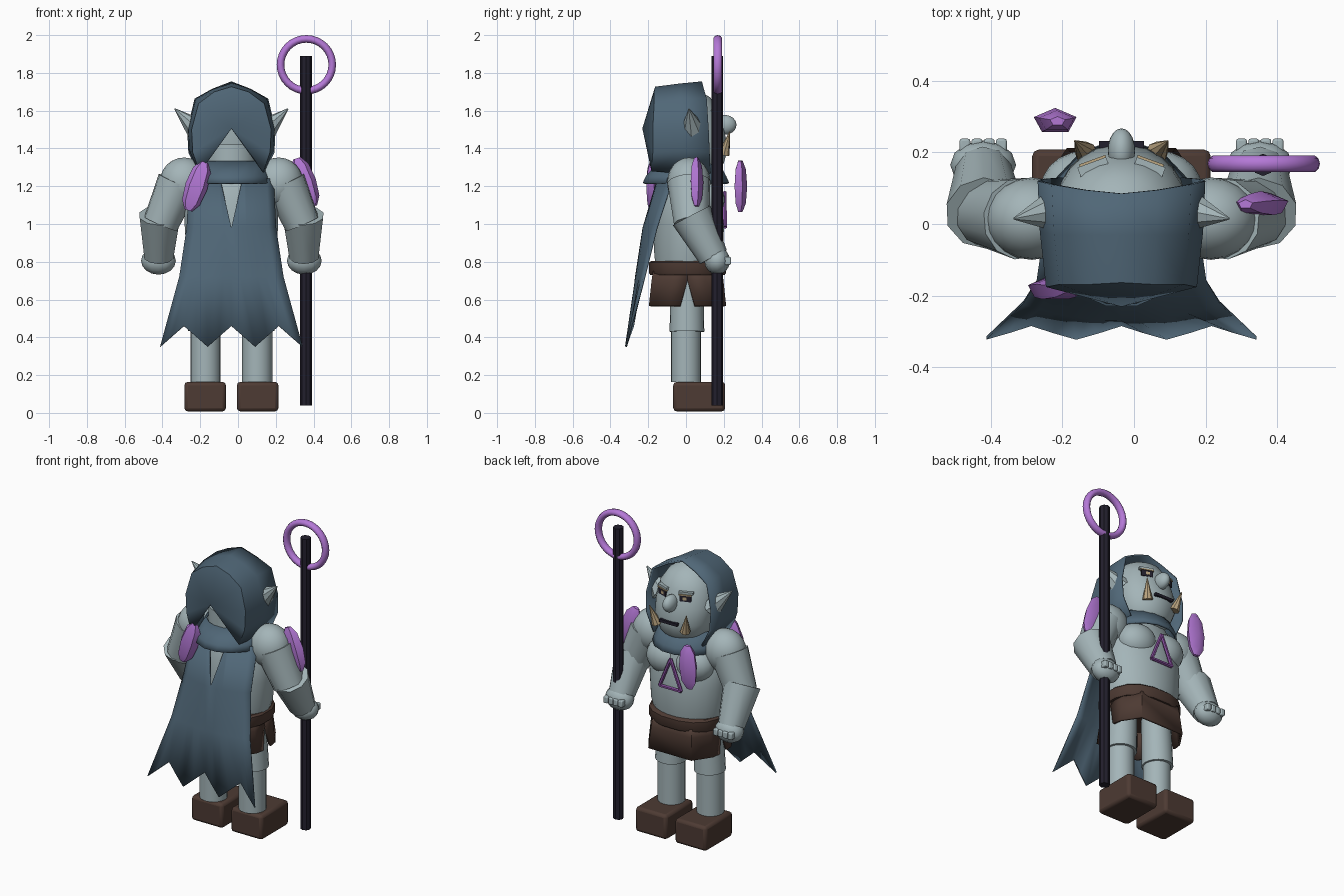
import bpy, bmesh, math
from mathutils import Vector, Matrix

if "Cube" in bpy.data.objects:
    bpy.data.objects.remove(bpy.data.objects["Cube"])

C = -0.035  # body centre line


def mat(name, r, g, b):
    m = bpy.data.materials.new(name)
    m.diffuse_color = (r, g, b, 1)
    m.use_nodes = True
    m.node_tree.nodes["Principled BSDF"].inputs["Base Color"].default_value = m.diffuse_color
    return m


SKIN = mat("grey_skin", .37, .46, .48)
CLOTH = mat("slate_cloth", .08, .135, .185)
LEATHER = mat("brown_leather", .075, .043, .033)
CRYSTAL = mat("purple_crystal", .46, .19, .68)
RUNE = mat("dark_purple", .25, .08, .35)
DARK = mat("near_black", .016, .014, .026)
TAN = mat("tan_horn", .5, .38, .22)


def finish(name, bm, m, angle=40, solid=0, bevel=0):
    bmesh.ops.recalc_face_normals(bm, faces=bm.faces)
    me = bpy.data.meshes.new(name)
    bm.to_mesh(me)
    bm.free()
    ob = bpy.data.objects.new(name, me)
    bpy.context.collection.objects.link(ob)
    me.materials.append(m)
    if bevel:
        mod = ob.modifiers.new("bevel", 'BEVEL')
        mod.width, mod.segments = bevel, 2
    if solid:
        mod = ob.modifiers.new("solid", 'SOLIDIFY')
        mod.thickness, mod.offset = solid, 0
    if angle:
        bpy.ops.object.select_all(action='DESELECT')
        ob.select_set(True)
        bpy.context.view_layer.objects.active = ob
        bpy.ops.object.shade_smooth_by_angle(angle=math.radians(angle))
    return ob


def box(name, c, size, m, bevel=0, rot=None):
    bm = bmesh.new()
    M = Matrix.Translation(c) @ (rot or Matrix()) @ Matrix.Diagonal((*size, 1))
    bmesh.ops.create_cube(bm, size=1, matrix=M)
    return finish(name, bm, m, 40 if bevel else 0, bevel=bevel)


def ball(name, c, r, m, u=20, v=12):
    bm = bmesh.new()
    M = Matrix.Translation(c) @ Matrix.Diagonal((*r, 1))
    bmesh.ops.create_uvsphere(bm, u_segments=u, v_segments=v, radius=1, matrix=M)
    return finish(name, bm, m)


def rod(name, a, b, r1, r2, m, n=16, angle=40):
    a, b = Vector(a), Vector(b)
    bm = bmesh.new()
    M = Matrix.Translation((a + b) / 2) @ (b - a).to_track_quat('Z', 'Y').to_matrix().to_4x4()
    bmesh.ops.create_cone(bm, cap_ends=True, segments=n, radius1=r1, radius2=r2,
                          depth=(b - a).length, matrix=M)
    return finish(name, bm, m, angle)


def skin_rows(bm, rows, closed):
    rows = [[bm.verts.new(p) for p in r] for r in rows]
    n = len(rows[0])
    for a, b in zip(rows, rows[1:]):
        for i in range(n if closed else n - 1):
            j = (i + 1) % n
            bm.faces.new((a[i], a[j], b[j], b[i]))
    return rows


def loft(name, rings, m, n=24, cap=True, solid=0, angle=40, power=1.0, M=Matrix(), phase=.5):
    """Rings are (z, centre y, radius x, radius y); power < 1 squares them off."""
    def sq(v):
        return math.copysign(abs(v) ** power, v)
    bm = bmesh.new()
    rows = [[M @ Vector((rx * sq(math.cos(t)), cy + ry * sq(math.sin(t)), z))
             for t in (2 * math.pi * (i + phase) / n for i in range(n))]
            for z, cy, rx, ry in rings]
    rows = skin_rows(bm, rows, True)
    if cap:
        bm.faces.new(rows[0])
        bm.faces.new(rows[-1])
    return finish(name, bm, m, angle, solid)


MID = Matrix.Translation((C, 0, 0))

# Torso, neck and head
loft("torso", [(.74, .01, .21, .17), (.85, .015, .24, .185), (1, .015, .25, .187),
               (1.13, .01, .25, .175), (1.24, .01, .2, .14), (1.34, .02, .12, .1)], SKIN, M=MID)
rod("neck", (C, .0, 1.2), (C, .0, 1.42), .14, .14, SKIN, 20)
loft("head", [(1.26, .05, .1, .1), (1.32, .055, .15, .145), (1.4, .06, .18, .165),
              (1.5, .045, .185, .157), (1.6, .03, .165, .145), (1.67, .02, .12, .11),
              (1.715, .01, .04, .04)], SKIN, M=MID, angle=60)
ball("nose", (C, .205, 1.525), (.038, .062, .052), SKIN)
box("mouth", (C, .222, 1.41), (.125, .02, .018), DARK)

# Chest rune: three thin bars
pts = [(C, .205, 1.17), (C - .075, .207, .985), (C + .075, .207, .985)]
for i in range(3):
    rod("chest_rune_bar", pts[i], pts[(i + 1) % 3], .011, .011, RUNE, 6)

# Belt and split skirt
loft("belt", [(.73, .008, .23, .2), (.74, .008, .236, .207), (.795, .008, .236, .207),
              (.805, .008, .225, .195)], LEATHER, n=16, power=.85, M=MID)
for s, name in ((1, "skirt_front"), (-1, "skirt_back")):
    def panel(z, inner, k):
        half = [(.207 * k, inner), (.2 * k, .09), (.135 * k, .18 * k)]
        line = half + [(-x, y) for x, y in reversed(half)]
        return [(C + x, .008 + s * y, z) for x, y in line]
    bm = bmesh.new()
    skin_rows(bm, [panel(.75, 0, .98), panel(.7, 0, 1.02), panel(.565, .038, 1.1)], False)
    finish(name, bm, LEATHER, 30, solid=.015)

# Parts mirrored on both sides
for s, side in ((-1, "left"), (1, "right")):
    def P(x, y, z):
        return (C + s * x, y, z)
    ball(side + "_pectoral", P(.1, .1, 1.13), (.125, .105, .11), SKIN)
    # Leg and boot
    rod(side + "_shin", P(.137, 0, .163), P(.137, 0, .44), .08, .08, SKIN, 20)
    rod(side + "_thigh", P(.137, .005, .43), P(.125, .005, .76), .092, .085, SKIN, 20)
    box(side + "_boot", P(.139, .07, .086), (.22, .275, .156), LEATHER, .018)
    # Arm
    ball(side + "_shoulder", P(.25, .015, 1.22), (.13, .115, .132), SKIN)
    rod(side + "_upper_arm", P(.28, .015, 1.22), P(.375, .03, 1.0), .115, .095, SKIN, 12)
    rod(side + "_forearm", P(.38, .03, 1.045), P(.385, .145, .825), .112, .08, SKIN, 10)
    ball(side + "_fist", P(.386, .165, .805), (.092, .068, .073), SKIN, 12, 8)
    for k in range(4):
        box(side + "_knuckle", P(.335 + .034 * k, .218, .805), (.03, .04, .042), SKIN, .006)
    # Ear
    rod(side + "_ear", P(.17, .04, 1.49), P(.3, .015, 1.61), .07, .003, SKIN, 8)
    # Eye, eyelid and tusk
    turn = Matrix.Rotation(-s * .35, 4, 'Z')
    box(side + "_eye_socket", P(.078, .165, 1.563), (.068, .02, .038), DARK, rot=turn)
    box(side + "_eye", P(.076, .173, 1.563), (.024, .012, .018), TAN, rot=turn)
    box(side + "_eye_rim", P(.078, .168, 1.586), (.078, .024, .007), TAN, rot=turn)
    box(side + "_eyelid", P(.078, .158, 1.596), (.085, .03, .014), SKIN, rot=turn)
    rod(side + "_tusk", P(.1, .2, 1.37), P(.13, .232, 1.49), .031, .002, TAN, 8, 30)

# Hood: arched sections from the face rim back, closed by a fan above the nape
def arch(half):
    return [(C - x, y, z) for x, y, z in half] + [(C + x, y, z) for x, y, z in half[-2::-1]]


bm = bmesh.new()
rows = skin_rows(bm, [
    arch([(.17, .13, 1.27), (.222, .125, 1.38), (.228, .12, 1.5), (.19, .11, 1.66), (.1, .095, 1.71), (0, .085, 1.749)]),
    arch([(.17, -.02, 1.27), (.216, -.02, 1.39), (.222, -.02, 1.5), (.183, -.03, 1.66), (.095, -.03, 1.708), (0, -.03, 1.738)]),
    arch([(.165, -.18, 1.28), (.2, -.172, 1.38), (.206, -.172, 1.5), (.17, -.165, 1.635), (.09, -.165, 1.695), (0, -.16, 1.722)])], False)
nape = bm.verts.new((C, -.225, 1.505))
last = rows[-1]
for a, b in zip(last, last[1:]):
    bm.faces.new((a, b, nape))
finish("hood", bm, CLOTH, 45, solid=.012)

# Collar
loft("collar", [(1.215, 0, .212, .228), (1.25, 0, .205, .212), (1.33, .015, .165, .155)],
     CLOTH, n=16, cap=False, solid=.012, M=MID)

# Cape with a jagged hem and a slit below the collar
bm = bmesh.new()
N = 12
rows = []
levels = [(1.24, .222, -.15, .08), (.98, .235, -.225, .07), (.72, .275, -.265, .045), (.405, .377, -.3, .0)]
for r, (z, w, y, bow) in enumerate(levels):
    row = []
    for i in range(N + 1):
        u = 2 * i / N - 1
        x, dz, dy = w * u, 0, 0
        if r == 0 and abs(i - 6) == 1:
            x *= 1.6
        if r == 3:
            dz = -.055 if i % 4 == 0 else .055 if i % 2 == 0 else 0
            dy = -.018 if dz < 0 else .02 if dz > 0 else 0
        row.append((C + x, y + bow * u * u + dy, z + dz))
    rows.append(row)
rows = skin_rows(bm, rows, False)
bm.verts.remove(rows[0][6])
bm.faces.new((rows[0][5], rows[1][5], rows[1][6]))
bm.faces.new((rows[0][7], rows[1][6], rows[1][7]))
finish("cape", bm, CLOTH, 40, solid=.01)

# Staff with ring
rod("staff", (.36, .165, .04), (.36, .165, 1.89), .031, .031, DARK, 8, 30)
bm = bmesh.new()
rows = []
for i in range(33):
    t = 2 * math.pi * i / 32
    rows.append([(.362 + (.137 + .02 * math.cos(p)) * math.cos(t), .168 + .024 * math.sin(p),
                  1.843 + (.137 + .02 * math.cos(p)) * math.sin(t))
                 for p in (2 * math.pi * k / 10 for k in range(10))])
skin_rows(bm, rows, True)
bmesh.ops.remove_doubles(bm, verts=bm.verts, dist=1e-4)
finish("staff_ring", bm, CRYSTAL, 60)

# Floating crystals
for c, tilt in (((-.22, -.18, 1.2), .33), ((.355, .055, 1.22), -.33), ((-.22, .287, 1.2), .05)):
    M = Matrix.Translation(c) @ Matrix.Rotation(tilt, 4, 'Y')
    loft("floating_crystal", [(-.135, 0, .022, .013), (-.09, 0, .052, .03), (0, 0, .063, .037),
                              (.09, 0, .052, .03), (.135, 0, .022, .013)],
         CRYSTAL, n=5, M=M, angle=50, phase=.25)
